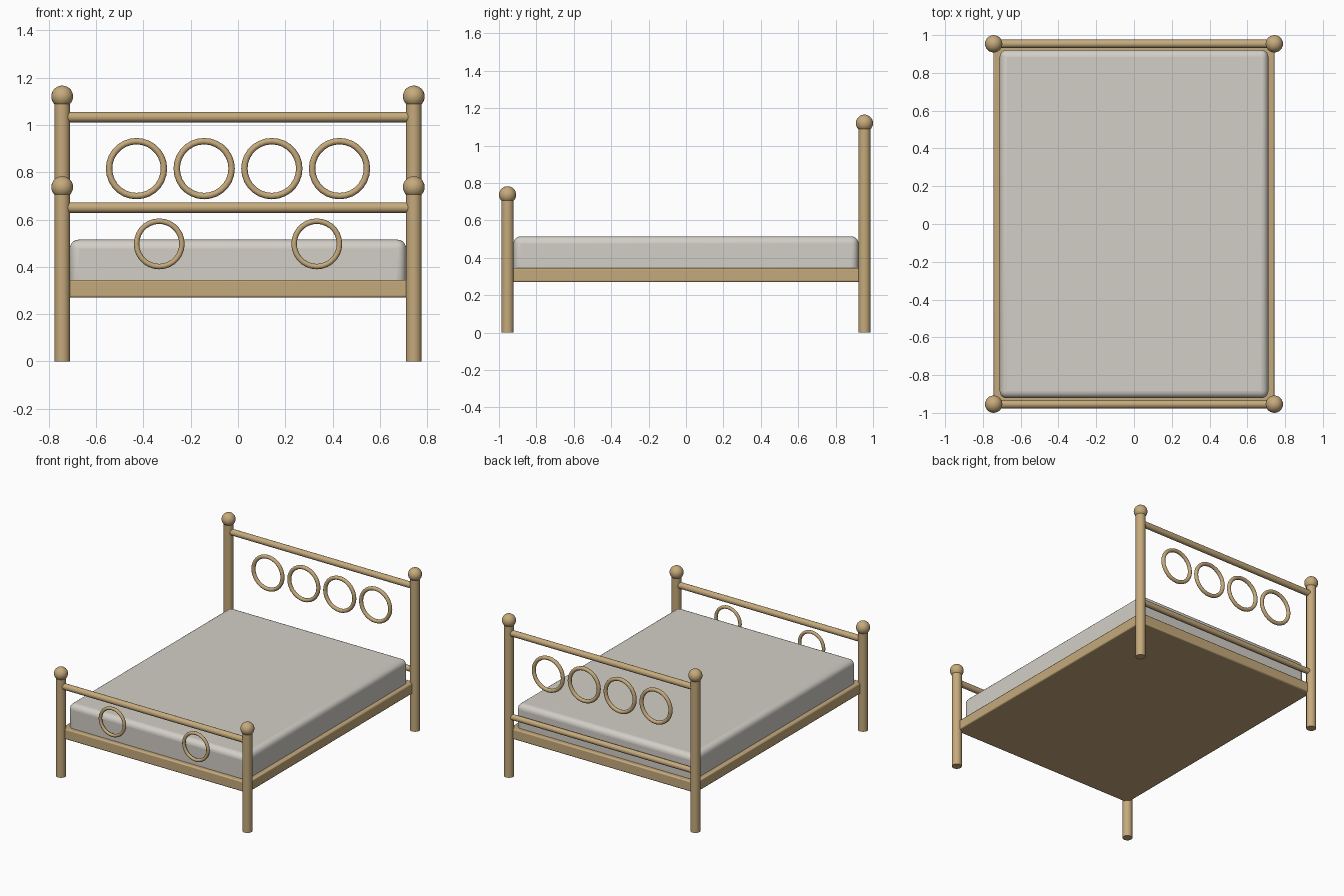
import bpy
import math

if "Cube" in bpy.data.objects:
    bpy.data.objects.remove(bpy.data.objects["Cube"], do_unlink=True)

POST_X, POST_Y = 0.743, 0.954


def material(name, colour):
    m = bpy.data.materials.new(name)
    m.use_nodes = True
    m.diffuse_color = colour
    m.node_tree.nodes["Principled BSDF"].inputs["Base Color"].default_value = colour
    return m


brass = material("warm brass", (0.56, 0.40, 0.20, 1))
linen = material("pale linen", (0.65, 0.62, 0.57, 1))


def finish(name, mat):
    ob = bpy.context.object
    ob.name = name
    ob.data.materials.append(mat)
    bpy.ops.object.shade_smooth_by_angle(angle=math.radians(40))
    return ob


def post(name, x, y, height):
    bpy.ops.mesh.primitive_cylinder_add(vertices=24, radius=0.033, depth=height,
                                        location=(x, y, height / 2))
    finish(name, brass)


def knob(name, x, y, z):
    bpy.ops.mesh.primitive_uv_sphere_add(segments=24, ring_count=14, radius=0.046,
                                         location=(x, y, z))
    finish(name, brass)


def rail(name, y, z, radius):
    bpy.ops.mesh.primitive_cylinder_add(vertices=20, radius=radius, depth=2 * POST_X - 0.04,
                                        location=(0, y, z), rotation=(0, math.pi / 2, 0))
    finish(name, brass)


def ring(name, x, y, z, major, minor):
    bpy.ops.mesh.primitive_torus_add(major_segments=28, minor_segments=12,
                                     major_radius=major, minor_radius=minor,
                                     location=(x, y, z), rotation=(math.pi / 2, 0, 0))
    finish(name, brass)


def slab(name, half_x, half_y, bottom, top, round_size, segments, mat):
    bpy.ops.mesh.primitive_cube_add(size=1, location=(0, 0, (bottom + top) / 2))
    bpy.context.object.scale = (2 * half_x, 2 * half_y, top - bottom)
    bpy.ops.object.transform_apply(location=False, rotation=False, scale=True)
    ob = finish(name, mat)
    bevel = ob.modifiers.new("rounded edges", "BEVEL")
    bevel.width = round_size
    bevel.segments = segments


# Posts with ball knobs
for side, x in (("left", POST_X), ("right", -POST_X)):
    for end, y, z in (("head", POST_Y, 1.12), ("foot", -POST_Y, 0.737)):
        post(f"{side}_{end}_post", x, y, z - 0.02)
        knob(f"{side}_{end}_knob", x, y, z)

# Cross rails
rail("head_top_rail", POST_Y, 1.033, 0.022)
rail("head_lower_rail", POST_Y, 0.43, 0.02)
rail("foot_top_rail", -POST_Y, 0.65, 0.022)

# Decorative rings
for i in range(4):
    ring(f"head_ring_{i + 1}", (i - 1.5) * 0.286, POST_Y, 0.815, 0.116, 0.0135)
for side, x in (("left", 0.333), ("right", -0.333)):
    ring(f"foot_ring_{side}", x, -POST_Y, 0.497, 0.096, 0.0115)

# Bed base and mattress
slab("bed_base", POST_X, POST_Y, 0.27, 0.345, 0.008, 2, brass)
slab("mattress", 0.711, 0.922, 0.30, 0.515, 0.038, 5, linen)
